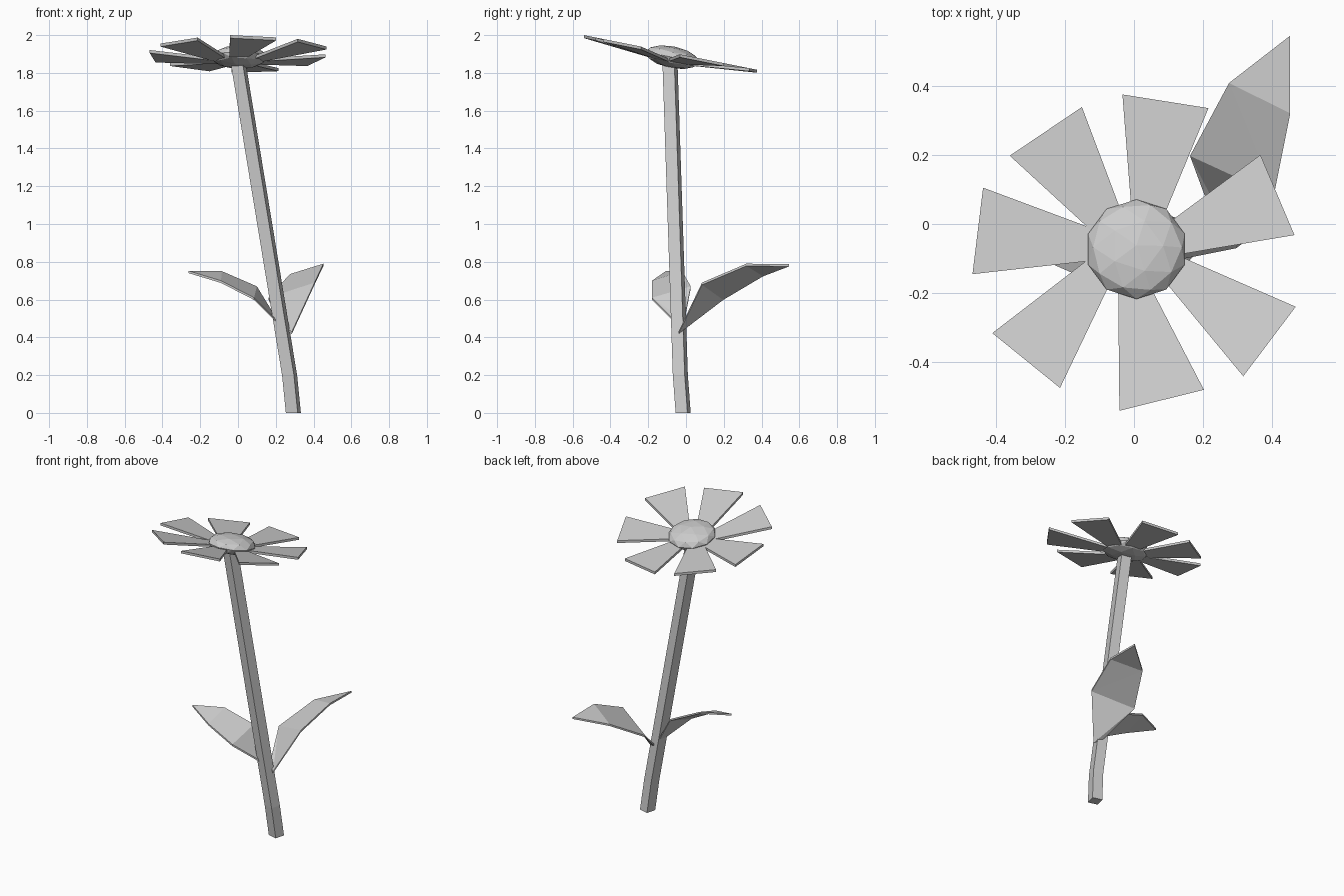
import bpy, bmesh, math
from mathutils import Vector, Matrix

if "Cube" in bpy.data.objects:
    bpy.data.objects.remove(bpy.data.objects["Cube"])


def make_object(name, bm):
    bmesh.ops.recalc_face_normals(bm, faces=bm.faces)
    me = bpy.data.meshes.new(name)
    bm.to_mesh(me)
    bm.free()
    ob = bpy.data.objects.new(name, me)
    bpy.context.collection.objects.link(ob)
    return ob


def slab(name, rows, thick):
    """Closed strip: rows of (left, right) points, a one-point row is a tip."""
    bm = bmesh.new()
    layers = []
    for dz in (0, -thick):
        off = Vector((0, 0, dz))
        layers.append([[bm.verts.new(Vector(p) + off) for p in r] for r in rows])
    for layer in layers:
        for a, b in zip(layer, layer[1:]):
            if len(b) == 1:
                bm.faces.new((a[0], a[1], b[0]))
            else:
                bm.faces.new((a[0], a[1], b[0]))
                bm.faces.new((a[1], b[1], b[0]))
    # walls around the outline
    loops = []
    for layer in layers:
        loops.append([r[0] for r in layer] + [r[1] for r in reversed(layer) if len(r) == 2])
    n = len(loops[0])
    for i in range(n):
        j = (i + 1) % n
        bm.faces.new((loops[0][i], loops[0][j], loops[1][j], loops[1][i]))
    return make_object(name, bm)


# Stem: square section swept along a bent path
bm = bmesh.new()
rings = []
for c in [(0.293, -0.015, 0), (0.273, -0.03, 0.2), (0.0, -0.085, 1.86)]:
    ring = []
    for k in range(4):
        a = math.radians(45 + 90 * k - 15)
        ring.append(bm.verts.new(Vector(c) + 0.046 * Vector((math.cos(a), math.sin(a), 0))))
    rings.append(ring)
for a, b in zip(rings, rings[1:]):
    for k in range(4):
        bm.faces.new((a[k], a[(k + 1) % 4], b[(k + 1) % 4], b[k]))
bm.faces.new(rings[0])
bm.faces.new(rings[-1])
make_object("stem", bm)

# Flower centre: flattened low-poly ball, tipped toward the front
tilt = math.atan(0.2)
bm = bmesh.new()
bmesh.ops.create_icosphere(
    bm, subdivisions=2, radius=1,
    matrix=Matrix.Translation((0.007, -0.073, 1.883))
    @ Matrix.Rotation(-tilt, 4, 'X')
    @ Matrix.Diagonal((0.147, 0.147, 0.058, 1)))
make_object("flower_centre", bm)

# Petals: tip midpoint and heading of each, on the tilted, slightly cupped head
petals = [(0.091, 0.355, 81), (-0.255, 0.268, 124), (-0.452, -0.02, 173),
          (-0.312, -0.395, 231), (0.08, -0.51, 284), (0.392, -0.34, 323),
          (0.415, 0.084, 23)]
for i, (x, y, ang) in enumerate(petals):
    a = math.radians(ang)
    out = Vector((math.cos(a), math.sin(a)))
    side = Vector((-out.y, out.x))
    rows = []
    for inward, half, drop in [(0.36, 0.04, 0.035), (0, 0.126, 0)]:
        mid = Vector((x, y)) - out * inward
        row = []
        for s in (1, -1):
            p = mid + side * half * s
            row.append((p.x, p.y, 1.892 - 0.2 * p.y - drop))
        rows.append(row)
    slab(f"petal_{i + 1}", rows, 0.016)

# Leaves: tapered strips curving away from the stem
slab("back_leaf", [
    [(0.235, 0.0, 0.46), (0.285, -0.04, 0.43)],
    [(0.162, 0.197, 0.61), (0.405, 0.085, 0.69)],
    [(0.275, 0.408, 0.735), (0.452, 0.32, 0.79)],
    [(0.452, 0.545, 0.787)]], 0.012)
slab("side_leaf", [
    [(0.21, -0.055, 0.485), (0.21, -0.01, 0.49)],
    [(0.085, -0.18, 0.61), (0.10, 0.025, 0.67)],
    [(-0.09, -0.18, 0.70), (-0.085, -0.02, 0.75)],
    [(-0.262, -0.105, 0.752)]], 0.012)
